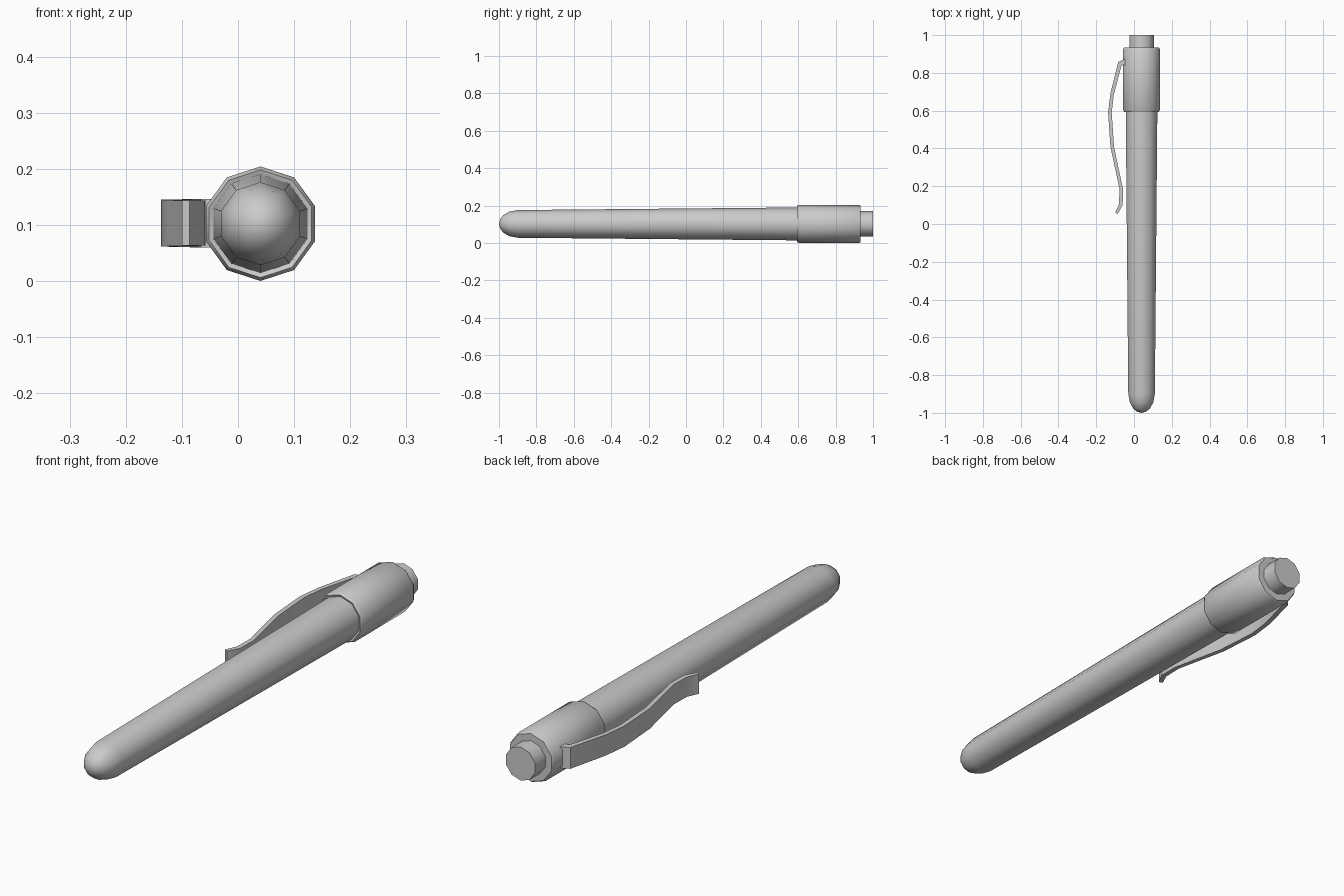
import bpy, bmesh
from math import cos, sin, pi, radians

if "Cube" in bpy.data.objects:
    bpy.data.objects.remove(bpy.data.objects["Cube"])

XC, ZC, SIDES = 0.04, 0.102, 10


def finish(name, bm):
    bmesh.ops.recalc_face_normals(bm, faces=bm.faces)
    me = bpy.data.meshes.new(name)
    bm.to_mesh(me)
    bm.free()
    ob = bpy.data.objects.new(name, me)
    bpy.context.collection.objects.link(ob)
    bpy.ops.object.select_all(action='DESELECT')
    ob.select_set(True)
    bpy.context.view_layer.objects.active = ob
    bpy.ops.object.shade_smooth_by_angle(angle=radians(40))
    return ob


def loft(bm, rings):
    for a, b in zip(rings, rings[1:]):
        n = len(a)
        for i in range(n):
            j = (i + 1) % n
            bm.faces.new((a[i], a[j], b[j], b[i]))


def lathe(name, profile, cap_start=False, cap_end=False):
    """Ten-sided turned part along y; profile is (y, radius)."""
    bm = bmesh.new()
    rings = []
    for y, r in profile:
        angs = [pi / 2 + 2 * pi * k / SIDES for k in range(SIDES)]
        rings.append([bm.verts.new((XC + r * cos(a), y, ZC + r * sin(a))) for a in angs])
    loft(bm, rings)
    if cap_start:
        bm.faces.new(rings[0])
    if cap_end:
        bm.faces.new(rings[-1])
    # collapse the rounded tip to a point
    bmesh.ops.remove_doubles(bm, verts=bm.verts, dist=1e-5)
    return finish(name, bm)


# tapered barrel with rounded tip
lathe("barrel", [(-1.0, 0), (-0.994, 0.024), (-0.978, 0.046), (-0.945, 0.065),
                 (-0.90, 0.074), (0.60, 0.088)])

# wider sleeve with slightly bevelled ends
lathe("sleeve", [(0.597, 0.086), (0.593, 0.096), (0.603, 0.102), (0.926, 0.102),
                 (0.934, 0.097), (0.934, 0.066)])

# push button
lathe("push_button", [(0.925, 0.068), (1.0, 0.068)], cap_end=True)

# bent pocket clip: outer (x, y), inner (x, y), half width
clip = [((-0.045, 0.876), (-0.045, 0.842), 0.043),
        ((-0.083, 0.858), (-0.066, 0.840), 0.043),
        ((-0.125, 0.69), (-0.107, 0.685), 0.042),
        ((-0.137, 0.59), (-0.118, 0.59), 0.042),
        ((-0.125, 0.41), (-0.106, 0.41), 0.041),
        ((-0.077, 0.187), (-0.058, 0.183), 0.040),
        ((-0.079, 0.106), (-0.060, 0.100), 0.040),
        ((-0.100, 0.060), (-0.086, 0.053), 0.040)]
bm = bmesh.new()
rings = []
for o, i, w in clip:
    rings.append([bm.verts.new((p[0], p[1], ZC + 0.001 + s * w))
                  for p, s in ((o, -1), (o, 1), (i, 1), (i, -1))])
loft(bm, rings)
bm.faces.new(rings[0])
bm.faces.new(rings[-1])
finish("pocket_clip", bm)
